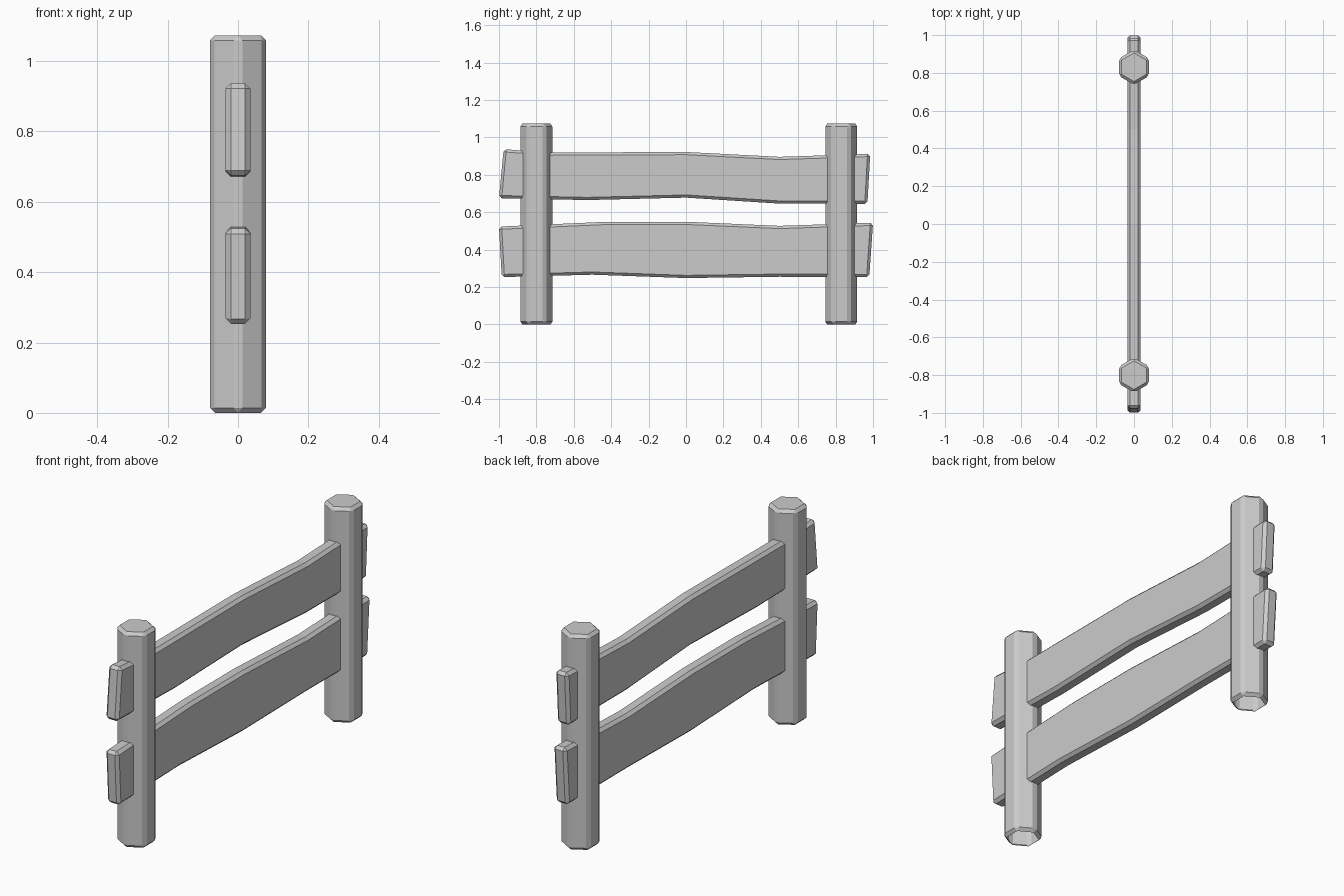
import bpy, bmesh, math

if "Cube" in bpy.data.objects:
    bpy.data.objects.remove(bpy.data.objects["Cube"])

BEVEL = 0.0145


def finish(bm, name, open_bottom=False):
    """Chamfer the sharp edges and turn the bmesh into a named object."""
    bmesh.ops.recalc_face_normals(bm, faces=bm.faces[:])
    sharp = [e for e in bm.edges if e.calc_face_angle(0) > math.radians(30)]
    bmesh.ops.bevel(bm, geom=sharp, offset=BEVEL, offset_type='OFFSET',
                    segments=1, profile=0.5, affect='EDGES')
    if open_bottom:
        caps = [f for f in bm.faces if f.normal.z < -0.99]
        bmesh.ops.delete(bm, geom=caps, context='FACES')
    mesh = bpy.data.meshes.new(name)
    bm.to_mesh(mesh)
    bm.free()
    obj = bpy.data.objects.new(name, mesh)
    bpy.context.collection.objects.link(obj)


def post(name, y, apothem=0.08, height=1.073):
    """Hexagonal post with corners pointing along y, open underneath."""
    r = apothem / math.cos(math.pi / 6)
    bm = bmesh.new()
    ring = [bm.verts.new((r * math.sin(i * math.pi / 3),
                          y + r * math.cos(i * math.pi / 3), 0)) for i in range(6)]
    base = bm.faces.new(ring)
    ext = bmesh.ops.extrude_face_region(bm, geom=[base], use_keep_orig=True)
    top = [v for v in ext['geom'] if isinstance(v, bmesh.types.BMVert)]
    bmesh.ops.translate(bm, verts=top, vec=(0, 0, height))
    finish(bm, name, open_bottom=True)


def rail(name, stations, half=0.035):
    """Wavy plank; each station is (y top, z top, y bottom, z bottom)."""
    bm = bmesh.new()
    rings = []
    for yt, zt, yb, zb in stations:
        pts = [(-half, yt, zt), (half, yt, zt), (half, yb, zb), (-half, yb, zb)]
        rings.append([bm.verts.new(p) for p in pts])
    for a, b in zip(rings, rings[1:]):
        for i in range(4):
            j = (i + 1) % 4
            bm.faces.new((a[i], a[j], b[j], b[i]))
    bm.faces.new(rings[0])
    bm.faces.new(rings[-1])
    finish(bm, name)


# Posts
post("front_post", -0.80)
post("back_post", 0.83)

# Rails passing through the posts
rail("upper_rail", [(-0.975, 0.937, -1.0, 0.675), (-0.73, 0.919, -0.53, 0.665),
                    (0.0, 0.922, 0.0, 0.678), (0.5, 0.896, 0.5, 0.646),
                    (0.985, 0.912, 0.97, 0.645)])
rail("lower_rail", [(-1.0, 0.523, -0.985, 0.253), (-0.42, 0.549, -0.5, 0.266),
                    (0.0, 0.549, 0.0, 0.248), (0.5, 0.527, 0.5, 0.255),
                    (1.0, 0.544, 0.98, 0.253)])
